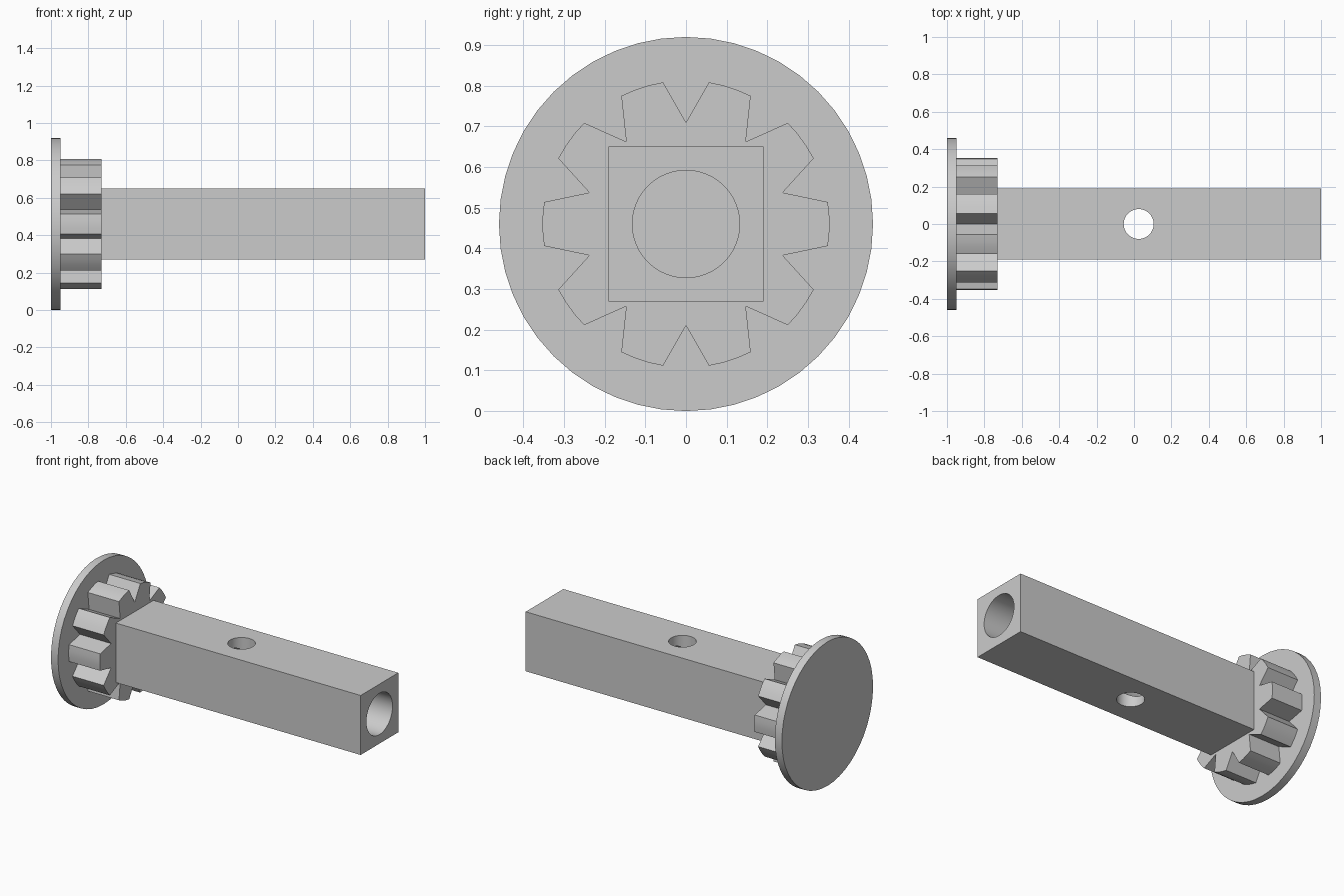
import bpy, bmesh
from math import sin, cos, pi, radians
from mathutils import Matrix

cube = bpy.data.objects.get("Cube")
if cube:
    bpy.data.objects.remove(cube, do_unlink=True)

AXIS_Z = 0.46                      # height of the shaft axis
FLANGE_X, GEAR_X, BAR_X, END_X = -1.0, -0.95, -0.73, 1.0

grey = bpy.data.materials.new("light_grey")
grey.use_nodes = True
grey.diffuse_color = (0.6, 0.6, 0.6, 1)
grey.node_tree.nodes["Principled BSDF"].inputs["Base Color"].default_value = (0.6, 0.6, 0.6, 1)


def circle(r, n):
    return [(r * sin(2 * pi * i / n), r * cos(2 * pi * i / n)) for i in range(n)]


def prism(name, outline, x0, x1, matrix=Matrix()):
    """Extrude a (y, z) outline along x, around the shaft axis."""
    bm = bmesh.new()
    face = bm.faces.new([bm.verts.new((x0, y, z)) for y, z in outline])
    out = bmesh.ops.extrude_face_region(bm, geom=[face])["geom"]
    moved = [v for v in out if isinstance(v, bmesh.types.BMVert)]
    bmesh.ops.translate(bm, verts=moved, vec=(x1 - x0, 0, 0))
    bm.transform(Matrix.Translation((0, 0, AXIS_Z)) @ matrix)
    bmesh.ops.recalc_face_normals(bm, faces=bm.faces)
    mesh = bpy.data.meshes.new(name)
    bm.to_mesh(mesh)
    bm.free()
    mesh.materials.append(grey)
    obj = bpy.data.objects.new(name, mesh)
    bpy.context.collection.objects.link(obj)
    return obj


def cut(obj, cutters):
    """Cut holes and bake the result into the mesh."""
    for c in cutters:
        mod = obj.modifiers.new("hole", 'BOOLEAN')
        mod.operation, mod.solver, mod.object = 'DIFFERENCE', 'EXACT', c
    graph = bpy.context.evaluated_depsgraph_get()
    mesh = bpy.data.meshes.new_from_object(obj.evaluated_get(graph))
    obj.modifiers.clear()
    obj.data = mesh


# End flange
flange = prism("end_flange", circle(0.46, 48), FLANGE_X, GEAR_X)

# Gear: ten teeth with V-shaped valleys
teeth = []
for i in range(10):
    for deg, r in ((-8.8, 0.353), (-3, 0.353), (3, 0.353), (8.8, 0.353), (18, 0.25)):
        a = radians(36 * i + deg)
        teeth.append((r * cos(a), r * sin(a)))
gear = prism("gear", teeth, GEAR_X, BAR_X)

# Square shaft
h = 0.19
shaft = prism("square_shaft", [(-h, -h), (h, -h), (h, h), (-h, h)], BAR_X, END_X)

# Long bore and vertical pin hole
bore = prism("bore_cutter", circle(0.132, 48), GEAR_X - 0.02, END_X + 0.1)
pin = prism("pin_hole_cutter", circle(0.08, 48), -0.5, 0.5,
            Matrix.Translation((0.025, 0, 0)) @ Matrix.Rotation(pi / 2, 4, 'Y'))
cut(gear, [bore])
cut(shaft, [bore, pin])
for c in (bore, pin):
    bpy.data.objects.remove(c, do_unlink=True)

# Smooth round walls, crisp edges
bpy.ops.object.select_all(action='DESELECT')
for obj in (flange, gear, shaft):
    obj.select_set(True)
bpy.context.view_layer.objects.active = shaft
bpy.ops.object.shade_smooth_by_angle(angle=radians(25))
